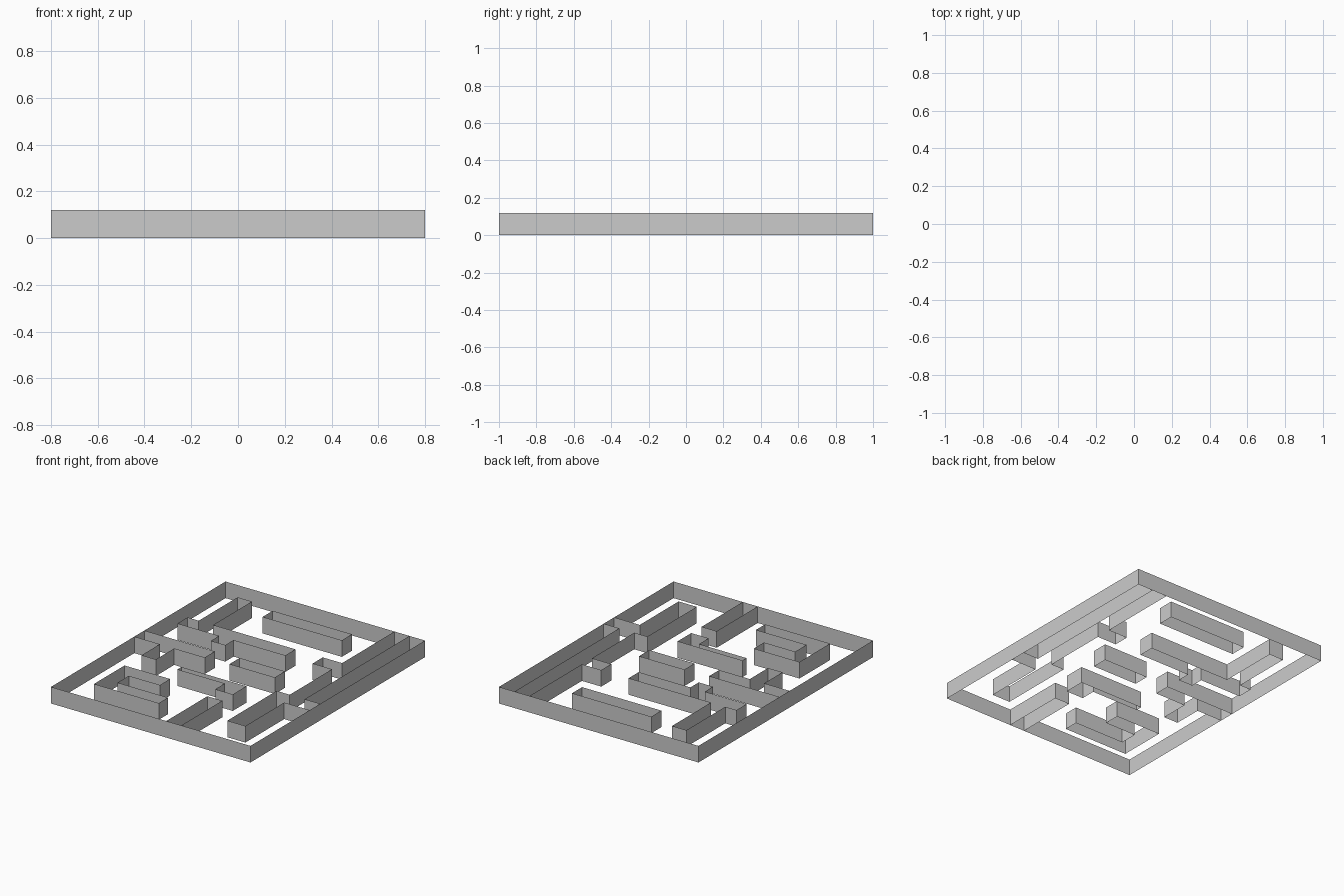
import bpy, bmesh

HEIGHT = 0.12


def wall(name, *paths, closed=True):
    """Raise plan outlines (measured from the front-left corner) into uncapped sheets."""
    bm = bmesh.new()
    for path in paths:
        low = [bm.verts.new((x - 0.8, y - 1.0, 0)) for x, y in path]
        high = [bm.verts.new((x - 0.8, y - 1.0, HEIGHT)) for x, y in path]
        n = len(path)
        for i in range(n if closed else n - 1):
            j = (i + 1) % n
            bm.faces.new((low[i], low[j], high[j], high[i]))
    mesh = bpy.data.meshes.new(name)
    bm.to_mesh(mesh)
    bm.free()
    obj = bpy.data.objects.new(name, mesh)
    bpy.context.collection.objects.link(obj)
    return obj


def rect(x0, y0, x1, y1):
    return [(x0, y0), (x1, y0), (x1, y1), (x0, y1)]


# Outer boundary
wall("outer_wall", rect(0, 0, 1.6, 2))

# Free-standing straight walls
wall("back_wall_bar", rect(0.515, 1.69, 1.15, 1.805))
wall("middle_wall_bar", rect(0.757, 0.965, 1.12, 1.08))

# Long cross wall with a branch to the back and a stub to the front
wall("long_cross_wall", [
    (0.115, 1.285), (0.45, 1.285), (0.45, 1.19), (0.565, 1.19), (0.565, 1.285),
    (0.98, 1.285), (0.98, 1.4), (0.32, 1.4), (0.32, 1.845), (0.205, 1.845),
    (0.205, 1.4), (0.115, 1.4)])

# Thin wall with a hooked end
wall("thin_hook_wall", [
    (0.525, 0.7), (0.905, 0.7), (0.905, 0.59), (1.045, 0.59),
    (1.045, 0.745), (0.525, 0.745)])

# U-shaped wall in the front left
wall("u_shaped_wall", [
    (0.205, 0.2), (0.725, 0.2), (0.725, 0.305), (0.32, 0.305),
    (0.32, 0.435), (0.57, 0.435), (0.57, 0.55), (0.205, 0.55)])

# Walls joined to the boundary (open where they meet it)
wall("left_branch_wall", [
    (0, 0.955), (0.205, 0.955), (0.205, 0.745), (0.32, 0.745),
    (0.32, 0.955), (0.565, 0.955), (0.565, 1.07), (0, 1.07)], closed=False)
wall("front_branch_wall", [
    (1.045, 0), (1.045, 0.47), (0.925, 0.47), (0.925, 0)], closed=False)
wall("right_long_wall",
     [(1.355, 2), (1.355, 1.4), (1.2, 1.4), (1.2, 1.285), (1.355, 1.285),
      (1.355, 0.8), (1.25, 0.8), (1.25, 0.235), (1.395, 0.235),
      (1.395, 0.68), (1.6, 0.68)],
     [(1.6, 0.8), (1.475, 0.8), (1.475, 2)], closed=False)
